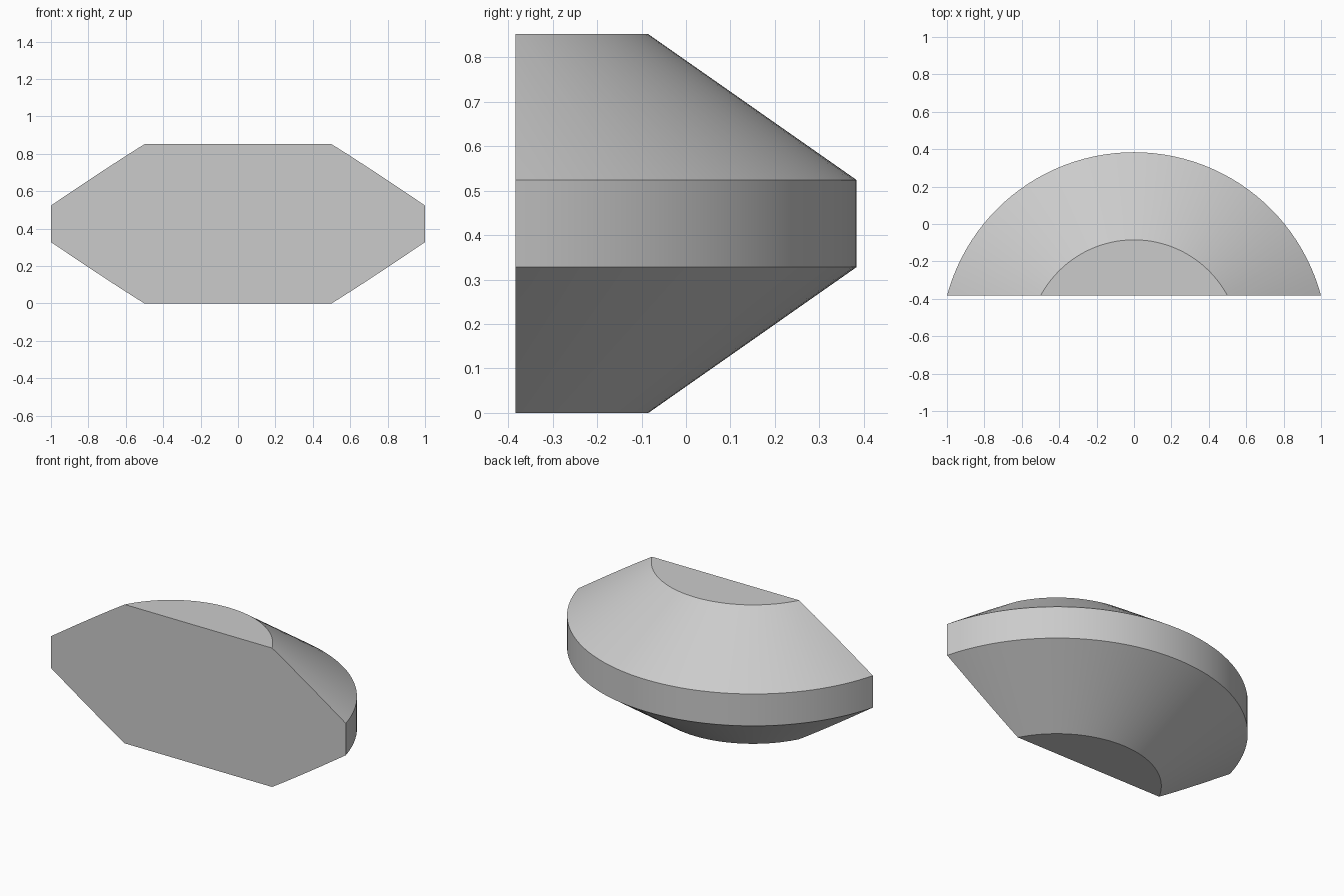
import bpy, bmesh
from math import radians, sin, cos, tau
from mathutils import Matrix, Vector

cube = bpy.data.objects.get("Cube")
if cube:
    bpy.data.objects.remove(cube, do_unlink=True)

HEIGHT = 0.852
FRONT_Y = -0.3836
RIM = 1 / sin(radians(75))                  # rim arc spans 150 degrees
AXIS_Y = FRONT_Y - RIM * cos(radians(75))   # axis lies in front of the cut
CAP = 0.567
SEGMENTS = 120

grey = bpy.data.materials.new("light grey")
grey.use_nodes = True
colour = (0.6, 0.6, 0.6, 1)
grey.diffuse_color = colour
grey.node_tree.nodes["Principled BSDF"].inputs["Base Color"].default_value = colour

# Turned disc: bevelled top and bottom around an upright rim
bm = bmesh.new()
profile = [(CAP, 0), (RIM, 0.328), (RIM, 0.524), (CAP, HEIGHT)]
verts = [bm.verts.new((0, AXIS_Y + r, z)) for r, z in profile]
edges = [bm.edges.new(pair) for pair in zip(verts, verts[1:])]
axis = Vector((0, AXIS_Y, 0))
bmesh.ops.spin(bm, geom=verts + edges, cent=axis, axis=(0, 0, 1),
               angle=tau, steps=SEGMENTS, use_merge=True)
bmesh.ops.remove_doubles(bm, verts=bm.verts, dist=1e-4)

# Flat caps
bmesh.ops.holes_fill(bm, edges=[e for e in bm.edges if e.is_boundary], sides=0)

# Flat front: keep only the part behind the cutting plane
bmesh.ops.bisect_plane(bm, geom=bm.verts[:] + bm.edges[:] + bm.faces[:],
                       plane_co=(0, FRONT_Y, 0), plane_no=(0, 1, 0),
                       clear_inner=True)
bmesh.ops.holes_fill(bm, edges=[e for e in bm.edges if e.is_boundary], sides=0)
bmesh.ops.recalc_face_normals(bm, faces=bm.faces)

mesh = bpy.data.meshes.new("bevelled_disc_segment")
bm.to_mesh(mesh)
bm.free()
mesh.materials.append(grey)
segment = bpy.data.objects.new("bevelled_disc_segment", mesh)
bpy.context.collection.objects.link(segment)

# Smooth round walls, sharp rims
bpy.ops.object.select_all(action='DESELECT')
segment.select_set(True)
bpy.context.view_layer.objects.active = segment
bpy.ops.object.shade_smooth_by_angle(angle=radians(25))
